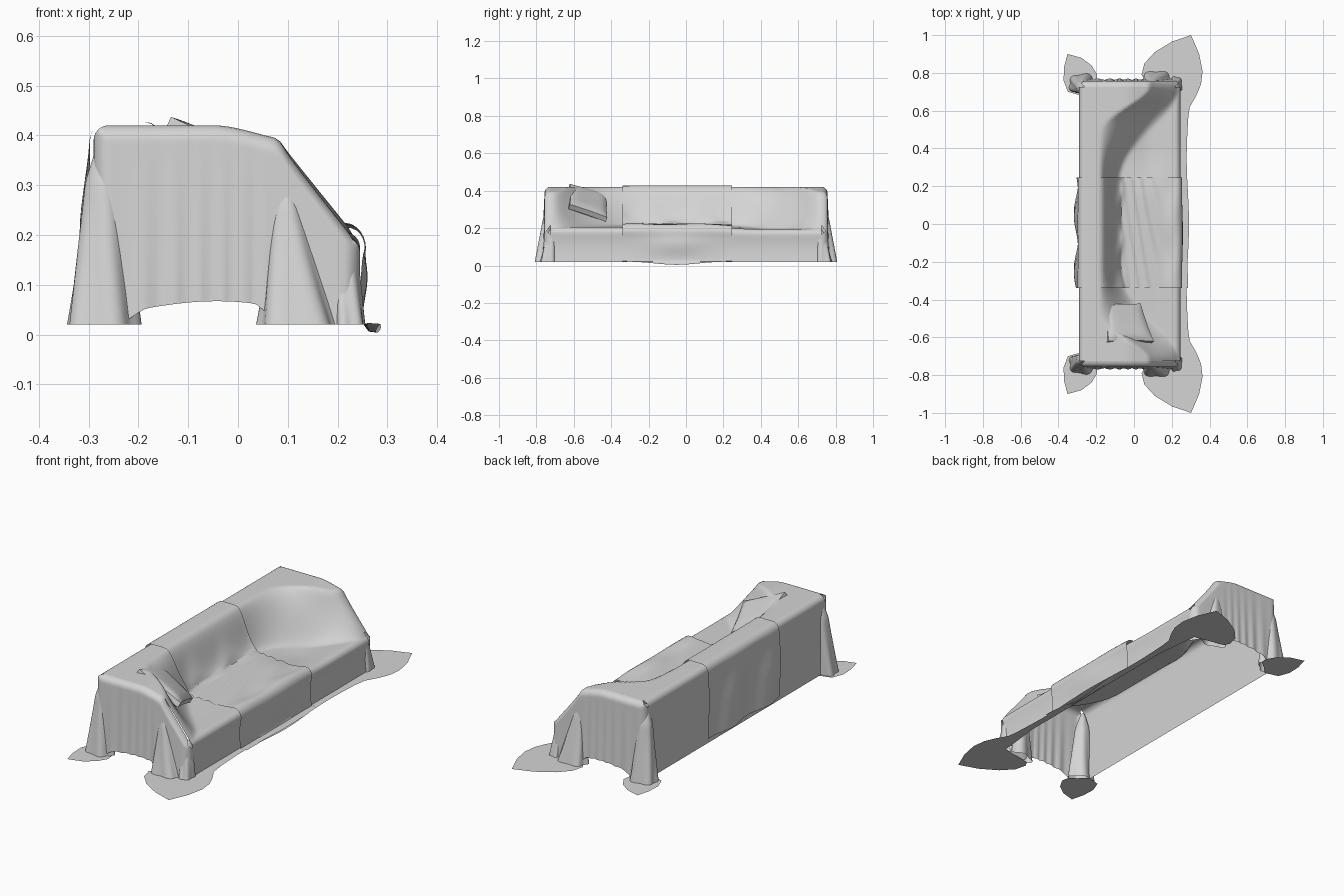
import bpy, bmesh, math
from mathutils import Vector

if "Cube" in bpy.data.objects:
    bpy.data.objects.remove(bpy.data.objects["Cube"])

grey = bpy.data.materials.new("cloth_grey")
grey.use_nodes = True
grey.diffuse_color = (0.66, 0.66, 0.66, 1)
grey.node_tree.nodes["Principled BSDF"].inputs["Base Color"].default_value = (0.66, 0.66, 0.66, 1)

BACK, FRONT, END, FLOOR, R = -0.29, 0.245, 0.725, 0.02, 0.03


def ramp(a, b, v):
    t = min(max((v - a) / (b - a), 0), 1)
    return t * t * (3 - 2 * t)


def finish(name, bm):
    mesh = bpy.data.meshes.new(name)
    bm.to_mesh(mesh)
    bm.free()
    mesh.materials.append(grey)
    ob = bpy.data.objects.new(name, mesh)
    bpy.context.collection.objects.link(ob)
    bpy.ops.object.select_all(action='DESELECT')
    ob.select_set(True)
    bpy.context.view_layer.objects.active = ob
    bpy.ops.object.shade_smooth_by_angle(angle=math.radians(50))


def sheet(name, rows, flip=False):
    """Skin a grid of points."""
    bm = bmesh.new()
    vs = [[bm.verts.new(p) for p in row] for row in rows]
    for a, b in zip(vs, vs[1:]):
        for i in range(len(a) - 1):
            quad = [a[i], a[i + 1], b[i + 1], b[i]]
            bm.faces.new(quad[::-1] if flip else quad)
    bmesh.ops.remove_doubles(bm, verts=bm.verts, dist=1e-5)
    finish(name, bm)


def height(x, y):
    """Top of the sofa: sagging seat, backrest, and arms that sweep into the back."""
    s = ramp(0.4, 0.72, abs(y)) ** 2
    wide = ramp(0.2, 0.72, abs(y)) ** 1.3
    x0, x1 = -0.185 + 0.265 * s, -0.07 + 0.3 * wide
    t = min(max((x - x0) / (x1 - x0), 0), 1)
    hollow = 1 - (1 - t) ** 2 * (1 + 2 * t * (1 - s))
    t = hollow + (t - hollow) * s
    top = 0.42 - 0.03 * ramp(-0.05, 0.12, x)
    sag = 0.014 * ramp(0.15, 0.4, y) * math.exp(-((x - 0.08) / 0.08) ** 2)
    seat = 0.215 - 0.01 * ramp(-0.1, 0.2, x) - 0.01 * ramp(0.1, 0.4, y) - sag
    return top + (seat - top) * t


def rounding(d):
    """Drop of a rounded edge at distance d inside it."""
    k = 1 - min(max(d, 0) / R, 1)
    return R * (1 - math.sqrt(1 - k * k))


# Columns packed tightly around the two rounded long edges
arc = [R * (1 - math.cos(math.pi * i / 12)) for i in range(6)]
COLS = ([BACK + a for a in arc]
        + [BACK + R + (FRONT - BACK - 2 * R) * i / 40 for i in range(41)]
        + [FRONT - a for a in reversed(arc)])


def top_z(x, y):
    return height(x, y) - rounding(x - BACK) - rounding(FRONT - x)


def section(y):
    """Cross-section from the back hem, over the sofa, to the floor in front."""
    pts = []
    zb, zf = top_z(BACK, y), top_z(FRONT, y)
    for i in range(14):
        pts.append(Vector((BACK, y, FLOOR + (zb - FLOOR) * i / 14)))
    pts += [Vector((x, y, top_z(x, y))) for x in COLS]
    for i in range(1, 13):
        t = i / 12
        pts.append(Vector((FRONT - 0.006 * math.sin(math.pi * t), y, zf + (FLOOR - zf) * t)))
    return pts


# Fitted cover with a narrow strip lying on the floor
rows = []
for j in range(121):
    y = -END + 2 * END * j / 120
    lip = 0.285 + 0.006 * math.cos(9 * y)
    rows.append(section(y) + [Vector((lip, y, FLOOR))])
sheet("sofa_cover", rows, flip=True)


# Draped end panels with a raised wavy hem
def end_panel(name, side):
    rows = []
    for i in range(33):
        v = (i / 32) ** 1.5
        row = []
        for x in COLS:
            top = top_z(x, END)
            inside = ramp(-0.25, -0.18, x) * (1 - ramp(0.03, 0.09, x))
            hem = FLOOR + inside * (0.03 + 0.017 * math.sin((x + 0.2) * 10))
            z = top + (hem - top) * v
            d = min(height(x, END) - z, x - BACK, FRONT - x)
            pleat = 0.004 * v * inside * math.sin(75 * x + 9 * math.sin(8 * x))
            y = END + R - rounding(d) + pleat + 0.012 * v * ramp(0, R, d)
            row.append((x, side * y, z))
        rows.append(row)
    sheet(name, rows, flip=side > 0)


# Gathered folds at the corners: domed cones flaring to the floor
def fold(name, side, foot, foot_r, head, head_z, head_r, phase):
    rows = []
    for i in range(25):
        t = (i / 24) ** 1.5
        flare = t ** 1.2
        dome = math.sqrt(min(t / 0.25, 1))
        row = []
        for k in range(41):
            a = 2 * math.pi * k / 40
            w = dome * (1 + 0.1 * t * math.sin(5 * a + phase + 2 * t))
            x = head[0] + (foot[0] - head[0]) * t
            y = head[1] + (foot[1] - head[1]) * t
            rx = head_r + (foot_r[0] - head_r) * flare
            ry = head_r + (foot_r[1] - head_r) * flare
            row.append((x + rx * w * math.cos(a), side * (y + ry * w * math.sin(a)),
                        head_z + (FLOOR - head_z) * t))
        rows.append(row)
    sheet(name, rows, flip=side > 0)


# Loose corners of cloth spread on the floor
BACK_PETAL = [(-.28, .68), (-.35, .70), (-.373, .76), (-.37, .83), (-.352, .9),
              (-.28, .88), (-.225, .84), (-.195, .79), (-.2, .75), (-.24, .72)]
FRONT_PETAL = [(.245, .5), (.287, .56), (.295, .62), (.33, .68), (.355, .74), (.363, .81),
               (.345, .9), (.302, 1.0), (.2, .965), (.11, .91), (.055, .85), (.04, .79),
               (.06, .76), (.22, .73)]


def petal(name, side, outline):
    bm = bmesh.new()
    f = bm.faces.new([bm.verts.new((x, side * y, FLOOR - 0.001)) for x, y in outline])
    f.normal_update()
    if f.normal.z < 0:
        f.normal_flip()
    bmesh.ops.triangulate(bm, faces=bm.faces[:])
    finish(name, bm)


for side, tag in ((-1, "front"), (1, "rear")):
    end_panel(tag + "_end_panel", side)
    fold(tag + "_back_corner_fold", side, (-.272, .74), (.072, .055), (-.268, .715), .4, .03, 0)
    fold(tag + "_seat_corner_fold", side, (.12, .76), (.08, .05), (.09, .735), .34, .015, 1)
    fold(tag + "_seat_edge_fold", side, (.222, .735), (.033, .045), (.212, .715), .2, .025, 2)
    petal(tag + "_back_floor_cloth", side, BACK_PETAL)
    petal(tag + "_seat_floor_cloth", side, FRONT_PETAL)


# Throw blanket laid over the middle, pushed out along the cover's normals
rows = []
for j in range(71):
    y = -0.34 + 0.585 * j / 70
    pts = section(y)[1:]
    mid = math.exp(-((y + 0.05) / 0.16) ** 2)
    row = []
    for i, p in enumerate(pts):
        a, b = pts[max(i - 1, 0)], pts[min(i + 1, len(pts) - 1)]
        d = (b - a).normalized()
        n = Vector((-d.z, 0, d.x))
        crease = math.exp(-((p.x + 0.085 + 0.012 * math.sin(24 * y)) / 0.025) ** 2)
        seat = ramp(-0.1, 0.0, p.x) * (1 - ramp(0.2, 0.24, p.x))
        off = 0.007 + 0.012 * crease + 0.004 * seat * math.sin(19 * y + 14 * math.sin(9 * p.x))
        if p.x < BACK + 0.002:
            off += (0.01 + 0.011 * math.sin(21 * y + 4 * p.z)) * (1 - ramp(0.2, 0.42, p.z))
        # soft roll along the seat edge and a bulge down the front
        off += 0.01 * math.exp(-((p.x - 0.22) / 0.03) ** 2) * ramp(0.15, 0.2, p.z)
        off += 0.014 * mid * ramp(0.23, 0.24, p.x) * math.sin(math.pi * ramp(0.02, 0.2, p.z))
        row.append(p + n * off)
    dip = 0.018 * mid
    row.append(Vector((0.262, y, FLOOR + 0.004 - dip)))
    row.append(Vector((0.282 + 0.005 * math.sin(14 * y), y, FLOOR + 0.002 - dip)))
    rows.append([(p.x, p.y, max(p.z, 0.0)) for p in row])
sheet("throw_blanket", rows, flip=True)

# Cushion leaning in the corner between arm and back
c0, c1, c2, c3 = (Vector(c) for c in ((-.14, -.625, .425), (.1, -.625, .315),
                                      (.03, -.425, .245), (-.17, -.425, .37)))
normal = (c1 - c0).cross(c3 - c0).normalized()
bm = bmesh.new()
bmesh.ops.create_cube(bm, size=2)
bmesh.ops.subdivide_edges(bm, edges=bm.edges[:], cuts=11, use_grid_fill=True)
for v in bm.verts:
    u, w, t = v.co
    u2 = (u - 0.04 * (1 - w * w) * u + 1) / 2
    w2 = (w - 0.04 * (1 - u * u) * w + 1) / 2
    base = c0.lerp(c1, u2).lerp(c3.lerp(c2, u2), w2)
    puff = 0.014 + 0.016 * math.sqrt(max((1 - u ** 4) * (1 - w ** 4), 0))
    v.co = base + normal * t * puff
finish("cushion", bm)
